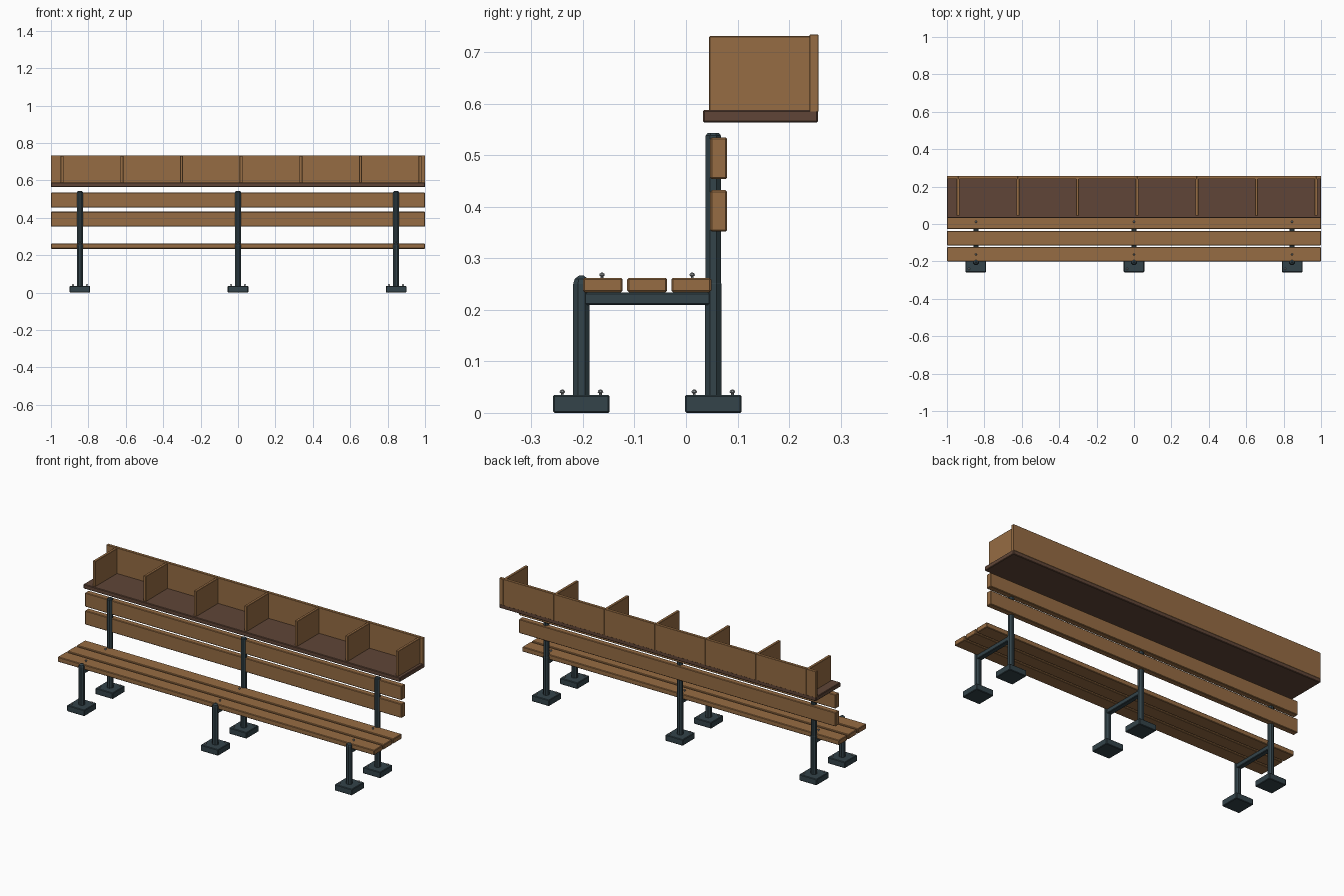
import bpy, bmesh
from math import pi
from mathutils import Matrix

cube = bpy.data.objects.get("Cube")
if cube:
    bpy.data.objects.remove(cube, do_unlink=True)


def material(name, rgb):
    m = bpy.data.materials.new(name)
    m.use_nodes = True
    m.diffuse_color = (*rgb, 1)
    m.node_tree.nodes["Principled BSDF"].inputs["Base Color"].default_value = (*rgb, 1)
    return m


wood = material("warm wood", (0.305, 0.15, 0.056))
dark_wood = material("dark wood", (0.115, 0.06, 0.038))
metal = material("slate metal", (0.033, 0.056, 0.067))
steel = material("bolt steel", (0.25, 0.27, 0.28))


def finish(name, bm, mat):
    bmesh.ops.recalc_face_normals(bm, faces=bm.faces)
    mesh = bpy.data.meshes.new(name)
    bm.to_mesh(mesh)
    bm.free()
    mesh.materials.append(mat)
    ob = bpy.data.objects.new(name, mesh)
    bpy.context.collection.objects.link(ob)
    return ob


def box(name, x, y, z, mat, bevel=0.003):
    """Bevelled box from (min, max) ranges."""
    bm = bmesh.new()
    bmesh.ops.create_cube(bm, size=1)
    for v in bm.verts:
        for i, (lo, hi) in enumerate((x, y, z)):
            v.co[i] = lo if v.co[i] < 0 else hi
    ob = finish(name, bm, mat)
    mod = ob.modifiers.new("soft edges", "BEVEL")
    mod.width = bevel
    mod.segments = 1
    return ob


def turned(name, x, y, profile, sides, mat):
    """Stack of rings given as (radius, height), closed at both ends."""
    bm = bmesh.new()
    previous = None
    for r, z in profile:
        ring = bmesh.ops.create_circle(
            bm, segments=sides, radius=r,
            matrix=Matrix.Translation((x, y, z)) @ Matrix.Rotation(pi / sides, 4, "Z"))["verts"]
        if previous:
            for i in range(sides):
                j = (i + 1) % sides
                bm.faces.new((previous[i], previous[j], ring[j], ring[i]))
        else:
            bm.faces.new(ring[::-1])
        previous = ring
    bm.faces.new(previous)
    return finish(name, bm, mat)


def bolt(name, x, y, z):
    return turned(name, x, y, [(0.003, z - 0.003), (0.003, z + 0.003), (0.006, z + 0.005),
                               (0.005, z + 0.008), (0.002, z + 0.01)], 8, steel)


# Three metal frames
FRONT_Y, BACK_Y, R = -0.203, 0.053, 0.0172
for side, x in (("right", -0.845), ("middle", 0), ("left", 0.845)):
    turned(side + "_front_leg", x, FRONT_Y,
           [(R, 0.03), (R, 0.25), (0.014, 0.26), (0.004, 0.267)], 8, metal)
    turned(side + "_back_post", x, BACK_Y,
           [(R, 0.03), (R, 0.25), (0.0162, 0.252), (0.0162, 0.538), (0.012, 0.543)], 8, metal)
    box(side + "_seat_rail", (x - 0.014, x + 0.014), (FRONT_Y, BACK_Y), (0.209, 0.234), metal)
    for place, y in (("front", FRONT_Y), ("back", BACK_Y)):
        box(f"{side}_{place}_foot", (x - 0.055, x + 0.055), (y - 0.055, y + 0.055), (0, 0.035), metal)
        for d in (-0.037, 0.037):
            bolt(f"{side}_{place}_foot_bolt", x + d, y + d, 0.035)
    for y in (-0.163, 0.012):
        bolt(side + "_seat_bolt", x, y, 0.262)

# Seat and backrest planks
for y in (-0.2, -0.114, -0.028):
    box("seat_plank", (-1, 1), (y, y + 0.077), (0.234, 0.262), wood)
for z in (0.352, 0.454):
    box("backrest_plank", (-1, 1), (0.047, 0.08), (z, z + 0.08), wood)

# Planter shelf with dividers and a panelled back
box("shelf_base", (-1, 1), (0.033, 0.256), (0.563, 0.588), dark_wood)
dividers = [-0.94 + 0.319 * i for i in range(7)]
for x in dividers:
    box("shelf_divider", (x - 0.008, x + 0.008), (0.045, 0.244), (0.585, 0.731), wood, 0.0015)
edges = [-1] + dividers + [1]
for a, b in zip(edges, edges[1:]):
    box("shelf_back_panel", (a, b), (0.24, 0.257), (0.584, 0.734), wood, 0.001)
